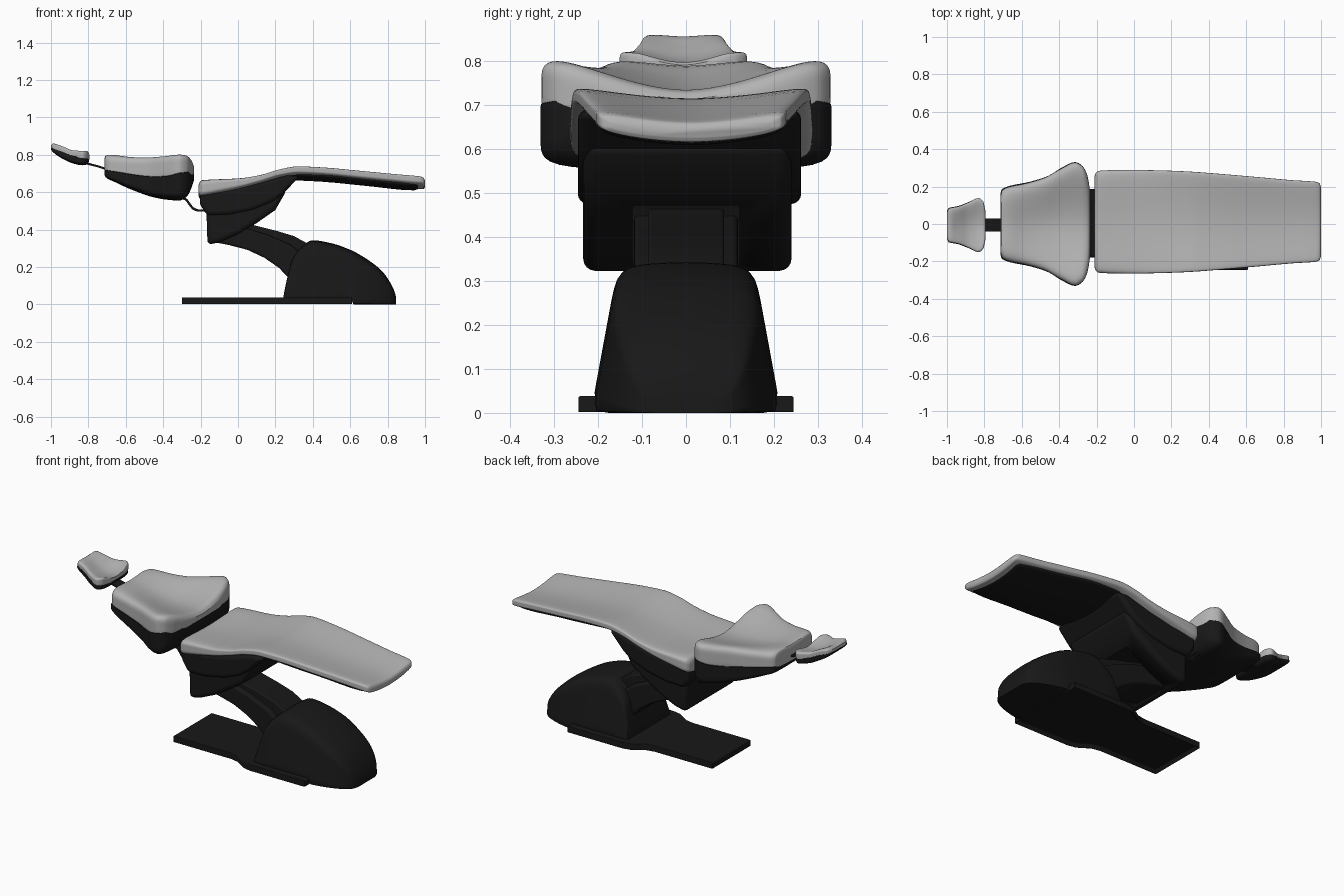
import bpy, bmesh, math

dark = bpy.data.materials.new("dark_plastic")
dark.diffuse_color = (0.009, 0.009, 0.009, 1)
grey = bpy.data.materials.new("grey_upholstery")
grey.diffuse_color = (0.45, 0.45, 0.45, 1)


def finish(name, bm, mat, bevel=0.0, y=0.0, angle=40):
    bmesh.ops.recalc_face_normals(bm, faces=bm.faces)
    me = bpy.data.meshes.new(name)
    bm.to_mesh(me)
    bm.free()
    ob = bpy.data.objects.new(name, me)
    bpy.context.collection.objects.link(ob)
    ob.location.y = y
    me.materials.append(mat)
    bpy.ops.object.select_all(action='DESELECT')
    ob.select_set(True)
    bpy.context.view_layer.objects.active = ob
    bpy.ops.object.shade_smooth_by_angle(angle=math.radians(angle))
    if bevel:
        m = ob.modifiers.new("bevel", 'BEVEL')
        m.width, m.segments, m.limit_method = bevel, 4, 'ANGLE'
        m.angle_limit = math.radians(35)
    return ob


def smooth_stations(st, steps=4):
    # monotone cubic interpolation of the station values along x
    n, k = len(st), len(st[0])
    d = [[(b[j] - a[j]) / (b[0] - a[0]) for j in range(k)] for a, b in zip(st, st[1:])]

    def slope(i, j):
        if i == 0 or i == n - 1:
            return d[min(i, n - 2)][j]
        p, q = d[i - 1][j], d[i][j]
        return 2 * p * q / (p + q) if p * q > 0 else 0
    out = []
    for i in range(n - 1):
        h = st[i + 1][0] - st[i][0]
        for s in range(steps):
            t = s / steps
            out.append([(2*t**3 - 3*t*t + 1) * st[i][j] + (t**3 - 2*t*t + t) * h * slope(i, j)
                        + (3*t*t - 2*t**3) * st[i+1][j] + (t**3 - t*t) * h * slope(i+1, j) for j in range(k)])
    return out + [list(st[-1])]


def pad(name, stations, mat, n_top=4, n_bot=4, follow=0.0, taper=0.0, y=0.0, N=72):
    # stations: x, half width, bottom z, top z at centre, top z at edge
    bm = bmesh.new()
    rings = []
    for x, w, zb, zc, ze in smooth_stations(stations):
        ring = []
        for i in range(N):
            a = 2 * math.pi * i / N
            c, s = math.cos(a), math.sin(a)
            n = n_top if s > 0 else n_bot
            r = (abs(c)**n + abs(s)**n) ** (-1 / n)
            u, v = c * r, s * r
            dish = (ze - zc) * abs(u)**1.8
            top, bot = zc + dish, zb + follow * dish
            z = (top + bot) / 2 + v * (top - bot) / 2
            ring.append(bm.verts.new((x, w * u * (1 - taper * z), z)))
        rings.append(ring)
    for a, b in zip(rings, rings[1:]):
        for i in range(N):
            j = (i + 1) % N
            bm.faces.new((a[i], a[j], b[j], b[i]))
    bm.faces.new(rings[0])
    bm.faces.new(rings[-1])
    return finish(name, bm, mat, y=y)


def prism(name, pts, half, bevel=0.01, y=0.0):
    # side profile (x, z) extruded across y
    bm = bmesh.new()
    a = [bm.verts.new((x, -half, z)) for x, z in pts]
    b = [bm.verts.new((x, half, z)) for x, z in pts]
    bm.faces.new(a)
    bm.faces.new(b)
    for i in range(len(pts)):
        j = (i + 1) % len(pts)
        bm.faces.new((a[i], a[j], b[j], b[i]))
    return finish(name, bm, dark, bevel, y)


def strap(name, pts, half, off, y=0.0):
    prism(name, pts + [(x + off[0], z + off[1]) for x, z in reversed(pts)], half, bevel=0.002, y=y)


# seat and leg cushion
pad("seat_cushion", [
    (-0.212, 0.235, 0.59, 0.63, 0.635), (-0.208, 0.255, 0.57, 0.645, 0.655),
    (-0.19, 0.272, 0.555, 0.655, 0.675), (-0.12, 0.276, 0.565, 0.655, 0.68),
    (0.0, 0.277, 0.595, 0.66, 0.683), (0.12, 0.275, 0.628, 0.675, 0.70),
    (0.22, 0.272, 0.655, 0.70, 0.73), (0.32, 0.267, 0.668, 0.716, 0.747),
    (0.45, 0.257, 0.662, 0.71, 0.742), (0.65, 0.24, 0.643, 0.692, 0.724),
    (0.85, 0.222, 0.625, 0.675, 0.705), (0.97, 0.214, 0.616, 0.665, 0.694),
    (0.992, 0.205, 0.617, 0.66, 0.685), (1.0, 0.185, 0.628, 0.65, 0.668)],
    grey, n_top=5, n_bot=5, follow=0.9, y=0.012)

# dark panel under the legs
pad("leg_underpanel", [
    (0.29, 0.235, 0.664, 0.70, 0.725), (0.45, 0.236, 0.656, 0.69, 0.715),
    (0.7, 0.215, 0.632, 0.67, 0.695), (0.94, 0.193, 0.610, 0.645, 0.67),
    (0.965, 0.18, 0.618, 0.64, 0.66)], dark, 8, 8, follow=0.9, y=0.012)

# seat shell in two steps
prism("seat_shell_upper", [
    (-0.203, 0.62), (-0.203, 0.535), (-0.165, 0.475), (-0.05, 0.478), (0.08, 0.505),
    (0.19, 0.55), (0.24, 0.59), (0.33, 0.685), (0.26, 0.69), (0.1, 0.645), (-0.05, 0.615)],
    0.254, bevel=0.022, y=0.008)
shell = prism("seat_shell_lower", [
    (-0.17, 0.54), (-0.163, 0.318), (-0.09, 0.335), (0.0, 0.375), (0.1, 0.435), (0.2, 0.505),
    (0.26, 0.61), (0.1, 0.58)], 0.237, bevel=0.026, y=0.003)

# pocket in the shell where the arm enters
cutter = prism("arm_pocket_cutter", [
    (-0.11, 0.25), (-0.11, 0.37), (-0.06, 0.472), (0.35, 0.472), (0.35, 0.25)], 0.122, bevel=0)
cutter.hide_render = True
cutter.hide_viewport = True
m = shell.modifiers.new("pocket", 'BOOLEAN')
m.object, m.operation, m.solver = cutter, 'DIFFERENCE', 'EXACT'

# backrest shell and cushion
pad("backrest_shell", [
    (-0.713, 0.165, 0.69, 0.70, 0.71), (-0.708, 0.185, 0.68, 0.71, 0.72),
    (-0.66, 0.205, 0.655, 0.70, 0.715), (-0.56, 0.225, 0.61, 0.685, 0.70),
    (-0.46, 0.257, 0.575, 0.675, 0.692), (-0.38, 0.305, 0.56, 0.67, 0.695),
    (-0.315, 0.331, 0.555, 0.67, 0.715), (-0.275, 0.31, 0.575, 0.67, 0.72),
    (-0.25, 0.26, 0.62, 0.675, 0.725), (-0.235, 0.18, 0.665, 0.69, 0.715)], dark, 20, 5)
pad("backrest_cushion", [
    (-0.713, 0.15, 0.70, 0.78, 0.80), (-0.708, 0.175, 0.68, 0.79, 0.82),
    (-0.68, 0.195, 0.675, 0.79, 0.83), (-0.58, 0.217, 0.665, 0.765, 0.827),
    (-0.48, 0.247, 0.655, 0.745, 0.833), (-0.39, 0.296, 0.655, 0.735, 0.846),
    (-0.315, 0.329, 0.665, 0.735, 0.856), (-0.275, 0.309, 0.67, 0.735, 0.845),
    (-0.25, 0.262, 0.675, 0.73, 0.81), (-0.234, 0.175, 0.69, 0.715, 0.75)], grey, 2.7, 8)

# headrest shell and cushion
pad("headrest_shell", [
    (-1.0, 0.075, 0.828, 0.835, 0.838), (-0.99, 0.092, 0.815, 0.83, 0.835),
    (-0.94, 0.102, 0.78, 0.81, 0.82), (-0.88, 0.125, 0.753, 0.785, 0.80),
    (-0.83, 0.143, 0.744, 0.78, 0.80), (-0.805, 0.12, 0.75, 0.78, 0.80),
    (-0.796, 0.08, 0.765, 0.78, 0.785)], dark, 12, 4, y=-0.006)
pad("headrest_cushion", [
    (-1.0, 0.07, 0.832, 0.85, 0.855), (-0.988, 0.09, 0.822, 0.857, 0.868),
    (-0.94, 0.1, 0.80, 0.835, 0.858), (-0.88, 0.124, 0.775, 0.806, 0.838),
    (-0.83, 0.145, 0.77, 0.797, 0.838), (-0.805, 0.124, 0.772, 0.798, 0.835),
    (-0.795, 0.08, 0.775, 0.792, 0.81)], grey, 3.2, 6, y=-0.006)

# connecting straps
strap("headrest_bar", [(-0.86, 0.757), (-0.80, 0.746), (-0.75, 0.733), (-0.68, 0.71)], 0.035, (0.002, 0.011), -0.005)
strap("backrest_bracket", [(-0.32, 0.572), (-0.28, 0.555), (-0.262, 0.53), (-0.245, 0.508), (-0.22, 0.497),
                           (-0.15, 0.495)], 0.18, (0.007, 0.011), 0.007)

# lifting arm with outer link
prism("lifting_arm", [
    (-0.12, 0.36), (0.05, 0.345), (0.15, 0.315), (0.25, 0.26), (0.4, 0.18), (0.4, 0.31), (0.3, 0.365),
    (0.2, 0.395), (0.1, 0.42), (0.0, 0.445), (-0.1, 0.475)], 0.087, bevel=0.008)
prism("lower_link", [
    (-0.14, 0.335), (-0.05, 0.318), (0.05, 0.292), (0.14, 0.25), (0.22, 0.195), (0.28, 0.13), (0.4, 0.12),
    (0.38, 0.24), (0.28, 0.32), (0.15, 0.375), (0.0, 0.42), (-0.1, 0.46)], 0.118, bevel=0.012)

# base cover
pad("base_cover", [
    (0.243, 0.205, 0.022, 0.04, 0.04), (0.25, 0.208, 0.022, 0.08, 0.08), (0.27, 0.21, 0.022, 0.17, 0.165),
    (0.29, 0.213, 0.022, 0.245, 0.235), (0.33, 0.216, 0.022, 0.30, 0.29), (0.4, 0.217, 0.022, 0.343, 0.332),
    (0.5, 0.217, 0.022, 0.327, 0.315), (0.605, 0.212, 0.022, 0.29, 0.278), (0.62, 0.211, 0.0, 0.283, 0.27),
    (0.7, 0.194, 0.0, 0.235, 0.22), (0.77, 0.168, 0.0, 0.178, 0.165), (0.815, 0.14, 0.0, 0.115, 0.105),
    (0.838, 0.11, 0.0, 0.065, 0.057), (0.845, 0.085, 0.0, 0.04, 0.036)], dark, 8, 20, taper=0.85)

# base plate, hollow underneath
bm = bmesh.new()
half = [(-0.3, 0.18), (0.08, 0.18), (0.13, 0.19), (0.2, 0.235), (0.25, 0.245), (0.61, 0.245)]
face = bm.faces.new([bm.verts.new((x, y, 0)) for x, y in half + [(x, -y) for x, y in reversed(half)]])
top = bmesh.ops.extrude_face_region(bm, geom=[face], use_keep_orig=True)["geom"]
bmesh.ops.translate(bm, vec=(0, 0, 0.038), verts=[v for v in top if isinstance(v, bmesh.types.BMVert)])
bmesh.ops.recalc_face_normals(bm, faces=bm.faces)
bmesh.ops.inset_region(bm, faces=[face], thickness=0.018)
bmesh.ops.translate(bm, vec=(0, 0, 0.02), verts=face.verts)
finish("base_plate", bm, dark, 0.004)
